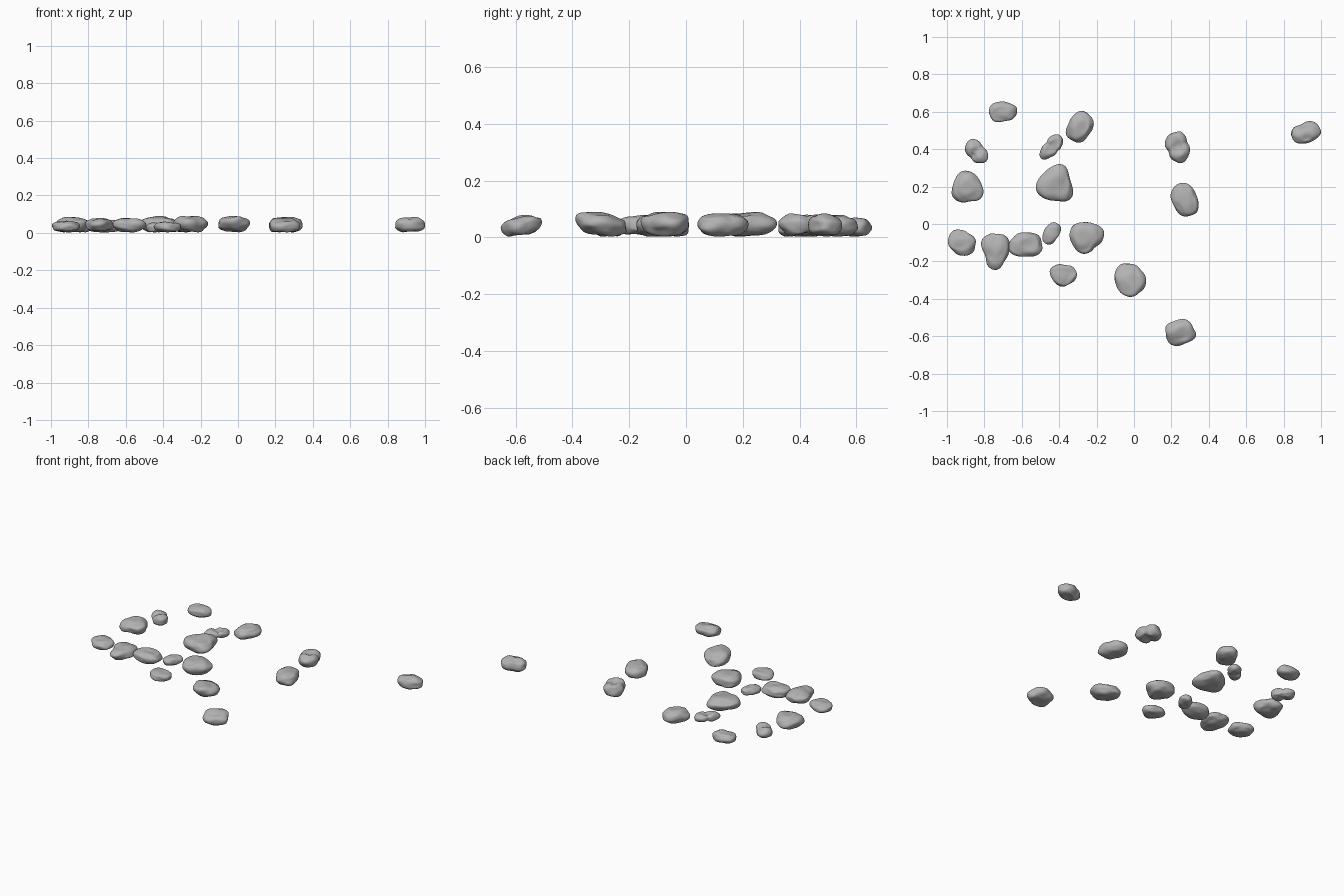
import bpy
import bmesh
import math
from mathutils import Vector, noise

cube = bpy.data.objects.get("Cube")
if cube:
    bpy.data.objects.remove(cube, do_unlink=True)

# One grey stone colour
stone_grey = bpy.data.materials.new("stone_grey")
stone_grey.use_nodes = True
colour = (0.45, 0.45, 0.45, 1.0)
stone_grey.diffuse_color = colour
shader = stone_grey.node_tree.nodes["Principled BSDF"]
shader.inputs["Base Color"].default_value = colour
shader.inputs["Roughness"].default_value = 0.9


def pebble_outline(turn, stretch):
    """Rounded slab, longest along the turn direction."""
    def radius(angle):
        along = abs(math.cos(angle - turn)) / stretch
        across = abs(math.sin(angle - turn))
        return (along ** 2.4 + across ** 2.4) ** (-1 / 2.4)
    return radius


def wedge_outline(turn, point):
    """Blunt triangle with one corner in the turn direction."""
    def radius(angle):
        return 1 + point * math.cos(3 * (angle - turn))
    return radius


def pinched_outline(turn, stretch):
    """Two lobes joined by a narrower waist."""
    def radius(angle):
        along = math.cos(angle - turn) / stretch
        across = math.sin(angle - turn)
        waist = 1 - 0.16 * math.exp(-(along * stretch / 0.4) ** 2)
        return waist / math.sqrt(along ** 2 + across ** 2)
    return radius


def fit(verts, axis, low, high):
    """Stretch the vertices to fill a span along one axis."""
    values = [v.co[axis] for v in verts]
    start, size = min(values), max(values) - min(values)
    for v in verts:
        v.co[axis] = low + (v.co[axis] - start) / size * (high - low)


def build_stone(name, outline, centre, size, lean=(0, 0), waist_turn=None):
    """Worn stone: a sphere flattened, pushed to an outline and made lumpy."""
    x, y = centre
    width, depth, top = size
    seed = Vector((x, y, top)) * 37
    bm = bmesh.new()
    bmesh.ops.create_icosphere(bm, subdivisions=4, radius=1)
    for v in bm.verts:
        d = v.co.copy()
        angle = math.atan2(d.y, d.x)
        flat = math.hypot(d.x, d.y)
        rim = flat ** 0.75 * outline(angle)
        lump = 1 + 0.13 * noise.noise(d * 1.3 + seed)
        height = math.copysign(abs(d.z) ** 0.85, d.z)
        if waist_turn is not None:
            across = d.x * math.cos(waist_turn) + d.y * math.sin(waist_turn)
            height *= 1 - 0.3 * math.exp(-(across / 0.25) ** 2)
        height += 0.3 * noise.noise(d * 1.6 - seed) * abs(d.z)
        v.co = (math.cos(angle) * rim * lump, math.sin(angle) * rim * lump, height)
        v.co.z += v.co.x * lean[0] + v.co.y * lean[1]
    fit(bm.verts, 0, x - width / 2, x + width / 2)
    fit(bm.verts, 1, y - depth / 2, y + depth / 2)
    fit(bm.verts, 2, 0.003, top)
    mesh = bpy.data.meshes.new(name)
    bm.to_mesh(mesh)
    bm.free()
    mesh.materials.append(stone_grey)
    for face in mesh.polygons:
        face.use_smooth = True
    stone = bpy.data.objects.new(name, mesh)
    bpy.context.collection.objects.link(stone)


# Rounded stones: centre, size, turn in degrees, stretch, lean
pebbles = [
    ((-0.70, 0.60), (0.15, 0.11, 0.07), 0, 1, (0, 0)),
    ((-0.29, 0.52), (0.15, 0.17, 0.08), 60, 1.3, (0.1, 0)),
    ((0.27, 0.13), (0.15, 0.18, 0.085), 115, 1.4, (0, 0)),
    ((0.92, 0.49), (0.16, 0.12, 0.085), 25, 1.25, (0, 0)),
    ((-0.92, -0.10), (0.15, 0.14, 0.065), -25, 1.2, (0, 0)),
    ((-0.58, -0.11), (0.18, 0.13, 0.08), 0, 1, (0, 0)),
    ((-0.44, -0.05), (0.10, 0.12, 0.055), 55, 1.5, (0, 0)),
    ((-0.02, -0.30), (0.17, 0.18, 0.09), -45, 1.15, (0, -0.3)),
    ((0.25, -0.58), (0.165, 0.145, 0.08), 20, 1.05, (0, 0.3)),
]
for centre, size, turn, stretch, lean in pebbles:
    build_stone("rounded_stone", pebble_outline(math.radians(turn), stretch),
                centre, size, lean)

# Three-cornered stones: centre, size, corner direction, pointedness
wedges = [
    ((-0.89, 0.20), (0.17, 0.17, 0.085), 100, 0.1),
    ((-0.425, 0.22), (0.20, 0.20, 0.09), 75, 0.13),
    ((-0.74, -0.148), (0.155, 0.195, 0.08), 265, 0.11),
    ((-0.252, -0.075), (0.185, 0.17, 0.09), 20, 0.07),
    ((-0.378, -0.275), (0.145, 0.12, 0.06), 270, 0.07),
]
for centre, size, turn, point in wedges:
    build_stone("three_cornered_stone", wedge_outline(math.radians(turn), point),
                centre, size)

# Waisted stones: centre, size, turn in degrees, stretch
waisted = [
    ((-0.842, 0.39), (0.125, 0.13, 0.07), -45, 1.5),
    ((-0.442, 0.412), (0.125, 0.135, 0.055), 50, 1.9),
    ((0.232, 0.41), (0.135, 0.17, 0.085), -65, 1.2),
]
for centre, size, turn, stretch in waisted:
    bend = math.radians(turn)
    build_stone("waisted_stone", pinched_outline(bend, stretch),
                centre, size, waist_turn=bend)
